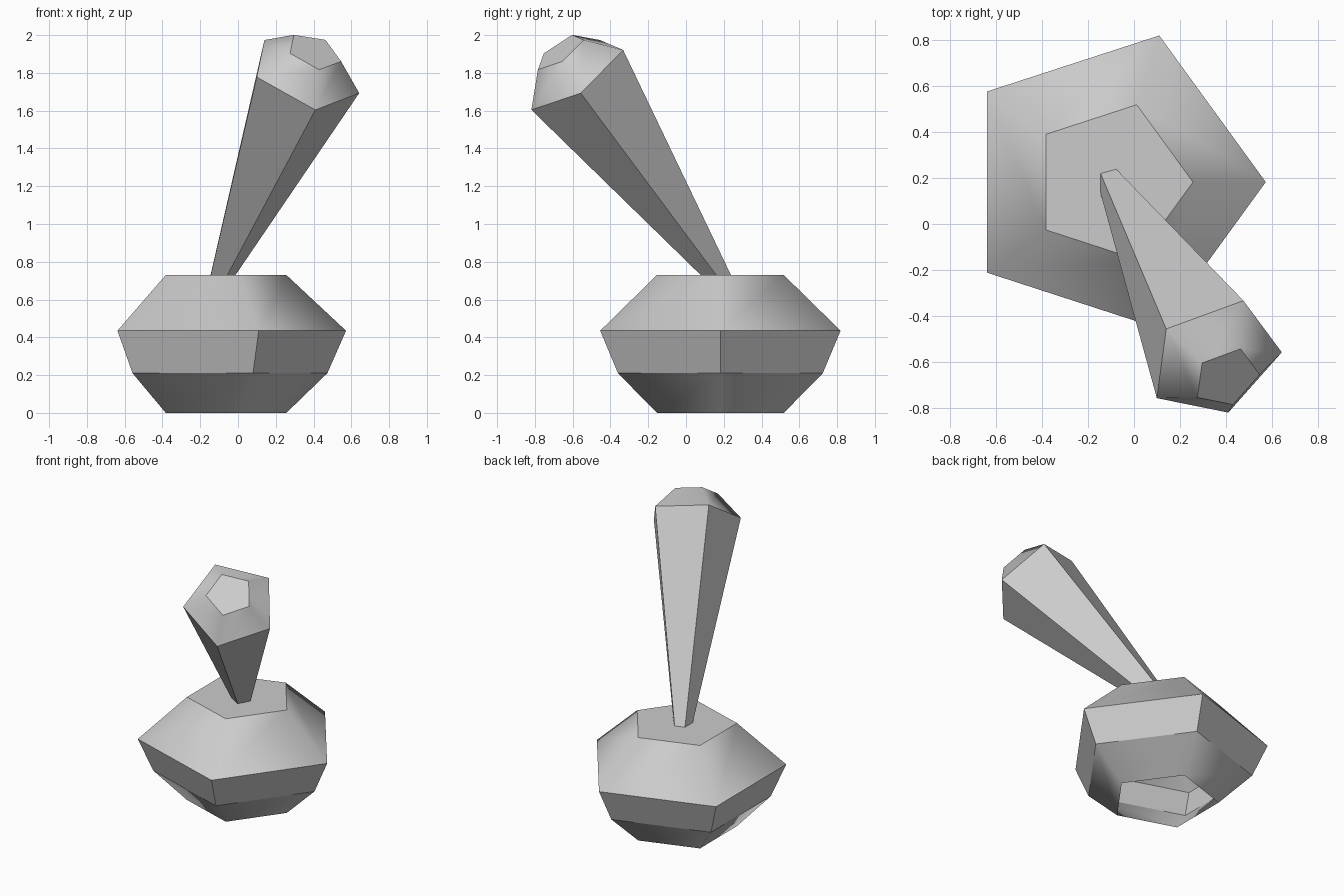
import bpy, bmesh
from math import cos, sin, pi
from mathutils import Vector, Matrix

if "Cube" in bpy.data.objects:
    bpy.data.objects.remove(bpy.data.objects["Cube"])

SIDES = 5


def loft(name, rings, matrix, flat_bands, cap_bottom):
    """Stack five-sided rings (radius, height); rims stay sharp, chosen bands are flat."""
    bm = bmesh.new()
    loops = [[bm.verts.new((r * cos(2 * pi * i / SIDES), r * sin(2 * pi * i / SIDES), z))
              for i in range(SIDES)] for r, z in rings]
    for band, (low, high) in enumerate(zip(loops, loops[1:])):
        for i in range(SIDES):
            j = (i + 1) % SIDES
            face = bm.faces.new((low[i], low[j], high[j], high[i]))
            face.smooth = band not in flat_bands
    bm.faces.new(loops[-1])
    if cap_bottom:
        bm.faces.new(loops[0][::-1])
    for loop in loops:
        for i in range(SIDES):
            edge = bm.edges.get((loop[i], loop[(i + 1) % SIDES]))
            edge.smooth = False
    bm.transform(matrix)
    mesh = bpy.data.meshes.new(name)
    bm.to_mesh(mesh)
    bm.free()
    obj = bpy.data.objects.new(name, mesh)
    bpy.context.collection.objects.link(obj)
    return obj


# Mortar bowl: faceted shell, closed on top and open underneath
loft("mortar", [(0.353, 0), (0.57, 0.21), (0.669, 0.435), (0.353, 0.73)],
     Matrix.Translation((-0.097, 0.182, 0)), {1}, False)

# Pestle: tapered leaning rod with a chamfered head, tip sunk in the mortar
axis = Vector((0.322, -0.548, 0.773)).normalized()
u = Vector((0.287, 0.029, -0.104))
u = (u - axis * u.dot(axis)).normalized()
v = axis.cross(u)
frame = Matrix((u, v, axis)).transposed().to_4x4()
frame.translation = (0.353, -0.584, 1.794)
loft("pestle", [(0.045, -1.5), (0.307, 0), (0.153, 0.152)], frame, {0}, True)
